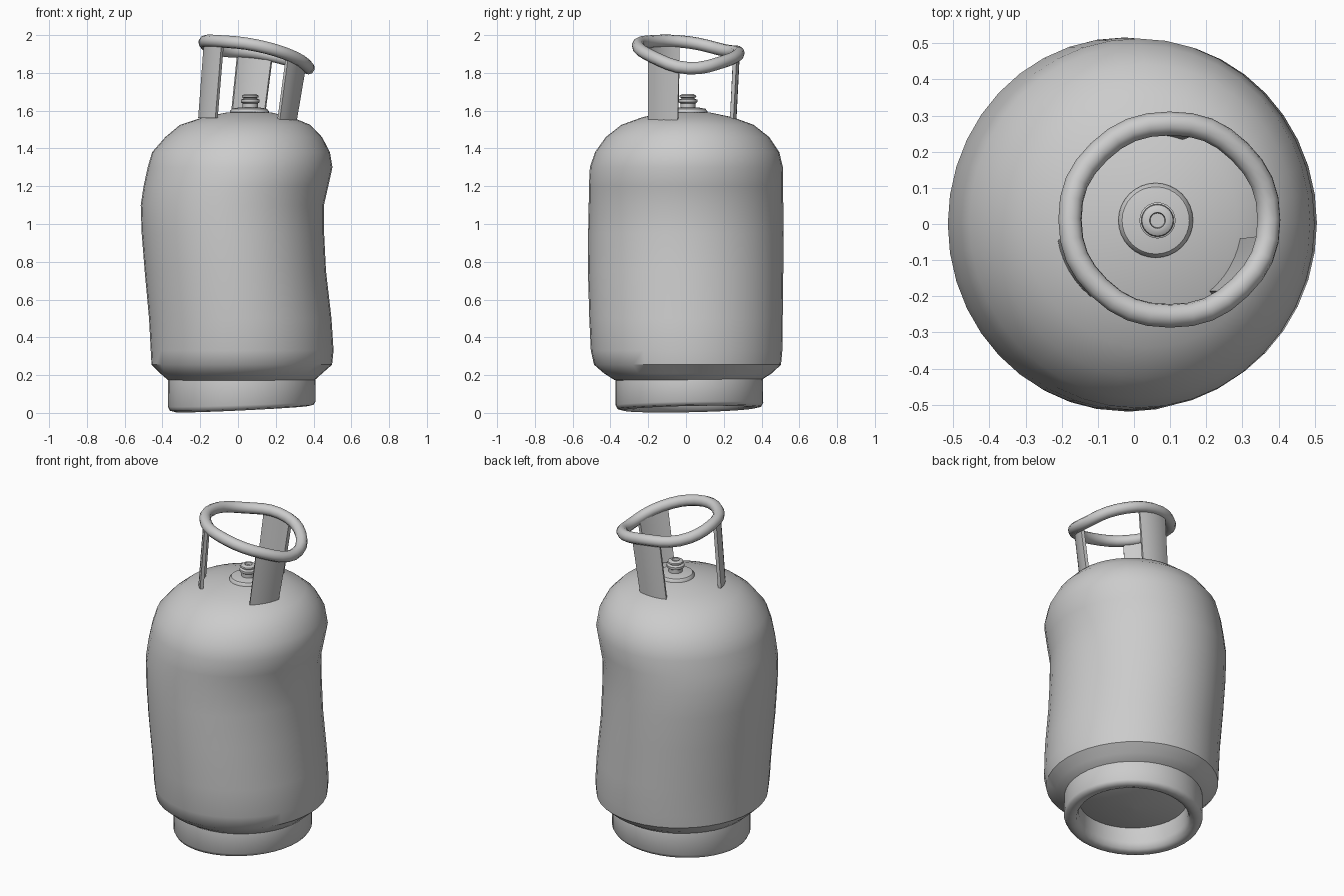
import bpy, bmesh
from math import sin, cos, pi, radians

if "Cube" in bpy.data.objects:
    bpy.data.objects.remove(bpy.data.objects["Cube"])

def finish(name, bm, angle=40):
    bmesh.ops.recalc_face_normals(bm, faces=bm.faces)
    me = bpy.data.meshes.new(name)
    bm.to_mesh(me)
    bm.free()
    ob = bpy.data.objects.new(name, me)
    bpy.context.collection.objects.link(ob)
    bpy.ops.object.select_all(action='DESELECT')
    ob.select_set(True)
    bpy.context.view_layer.objects.active = ob
    bpy.ops.object.shade_smooth_by_angle(angle=radians(angle))
    return ob

def loft(name, rings, n=40, cap=True, wave=None, angle=40):
    """Stack of ellipses: (z, centre x, centre y, radius x, radius y)."""
    bm = bmesh.new()
    loops = []
    for z, cx, cy, rx, ry in rings:
        ring = []
        for i in range(n):
            t = 2 * pi * i / n
            ring.append(bm.verts.new((cx + rx * cos(t), cy + ry * sin(t),
                                      z + (wave(t, z) if wave else 0))))
        loops.append(ring)
    for a, b in zip(loops, loops[1:]):
        for i in range(n):
            j = (i + 1) % n
            bm.faces.new((a[i], a[j], b[j], b[i]))
    if cap:
        bm.faces.new(loops[0])
        bm.faces.new(loops[-1])
    return finish(name, bm, angle)

def lathe(name, cx, cy, profile, **kw):
    return loft(name, [(z, cx, cy, r, r) for r, z in profile], **kw)

# Dented tank body with rounded shoulders and a domed underside
loft("tank_body", [
    (.10, .02, .01, .01, .01), (.11, .02, .01, .14, .14), (.135, .02, .01, .27, .27),
    (.175, .018, .01, .39, .39), (.21, .017, .01, .43, .445), (.255, .02, .008, .478, .495),
    (.33, .022, .003, .484, .507), (.5, .012, 0, .483, .512), (.75, -.014, -.002, .48, .517),
    (.95, -.027, -.001, .483, .517), (1.1, -.03, 0, .485, .515), (1.2, -.011, 0, .489, .514),
    (1.3, .011, .002, .489, .511), (1.38, .016, .006, .471, .488), (1.46, .03, .008, .415, .433),
    (1.525, .038, .008, .345, .35), (1.565, .05, .008, .235, .24), (1.59, .058, .008, .12, .12),
    (1.6, .062, .01, .01, .01)])

# Foot ring with rounded, uneven lower rim
lathe("foot_ring", .02, .018,
      [(.36, .215), (.385, .20), (.39, .17), (.391, .03), (.38, .008), (.35, 0),
       (.32, .012), (.308, .05), (.305, .17)], cap=False,
      wave=lambda t, z: (.02 + .018 * cos(t - .4)) * max(0, 1 - z / .16), angle=60)

# Valve flange and stepped valve
lathe("valve_flange", .06, .01,
      [(.105, 1.57), (.103, 1.597), (.093, 1.61), (.06, 1.616), (.01, 1.617)], n=32)
lathe("valve", .065, .01,
      [(.04, 1.6), (.04, 1.638), (.05, 1.645), (.05, 1.658), (.035, 1.664), (.035, 1.668),
       (.045, 1.672), (.043, 1.68), (.032, 1.687), (.022, 1.687), (.02, 1.672)], n=24)

# Warped carrying ring
heights = [1.825, 1.86, 1.905, 1.92, 1.962, 1.967, 1.945, 1.885]
cu = bpy.data.curves.new("carry_ring", 'CURVE')
cu.dimensions = '3D'
cu.resolution_u = 4
cu.bevel_depth = .033
cu.bevel_resolution = 3
sp = cu.splines.new('BEZIER')
sp.bezier_points.add(7)
sp.use_cyclic_u = True
for i, p in enumerate(sp.bezier_points):
    t = i * pi / 4
    p.co = (.098 + .275 * cos(t), .012 + .266 * sin(t), heights[i])
    p.handle_left_type = p.handle_right_type = 'AUTO'
ring = bpy.data.objects.new("carry_ring", cu)
bpy.context.collection.objects.link(ring)

def ring_height(t):
    k = (t / (pi / 4)) % 8
    i = int(k)
    return heights[i] + (heights[(i + 1) % 8] - heights[i]) * (k - i)

# Three curved plates leaning from the shoulder up to the ring
def post(name, deg, z_low, half=20, n=6):
    bm = bmesh.new()
    cols = []
    for i in range(n + 1):
        t = radians(deg - half + 2 * half * i / n)
        top = ring_height(t)
        col = []
        for r, cx, cy, z in ((.245, .05, .002, z_low), (.265, .05, .002, z_low),
                             (.275, .09, .01, top), (.255, .09, .01, top)):
            col.append(bm.verts.new((cx + r * cos(t), cy + r * sin(t), z)))
        cols.append(col)
    for a, b in zip(cols, cols[1:]):
        for i in range(4):
            j = (i + 1) % 4
            bm.faces.new((a[i], a[j], b[j], b[i]))
    bm.faces.new(cols[0])
    bm.faces.new(cols[-1])
    finish(name, bm)

post("back_post", 90, 1.55)
post("left_post", 210, 1.56)
post("right_post", 330, 1.545)
